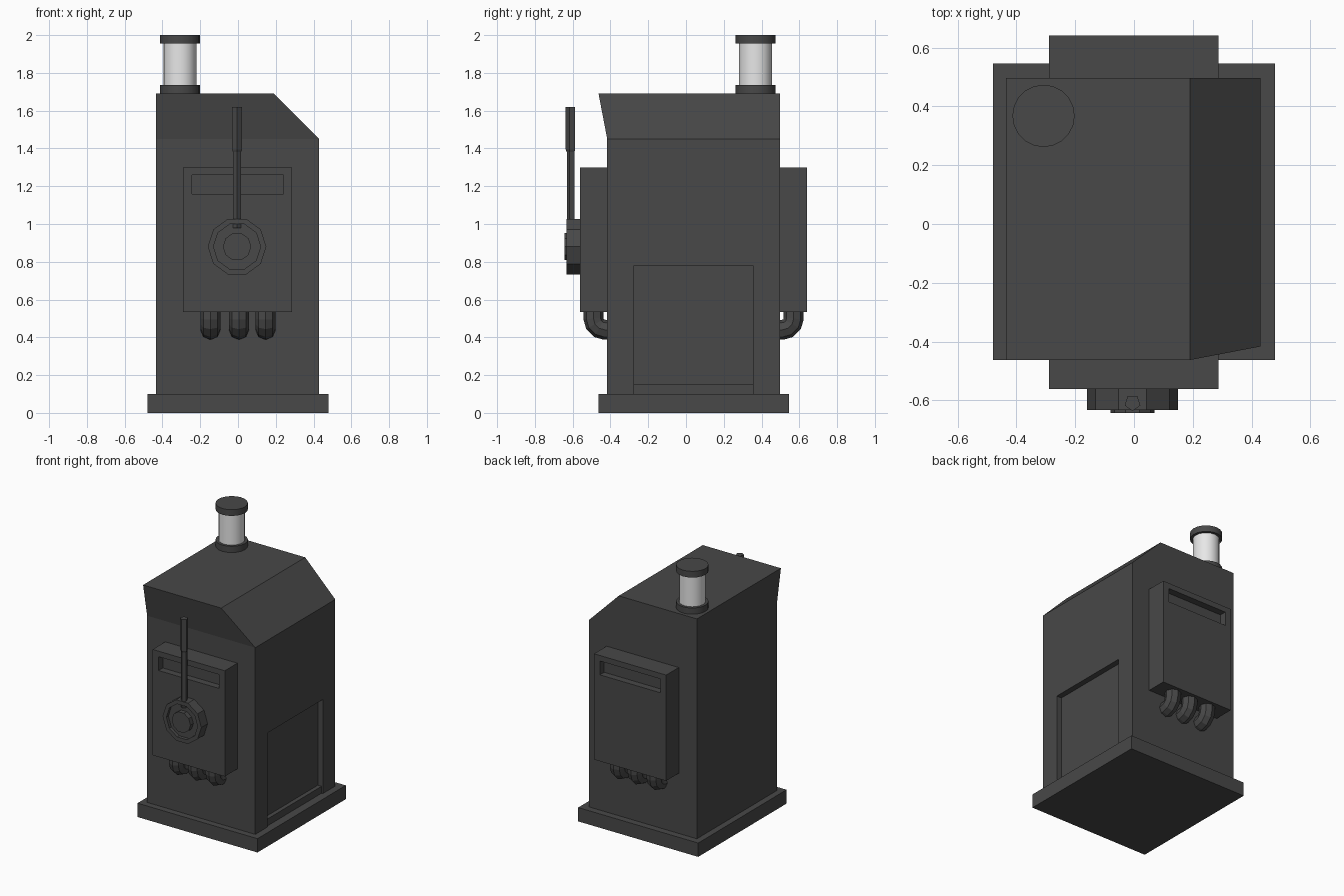
import bpy, bmesh, math
from mathutils import Matrix, Vector

if "Cube" in bpy.data.objects:
    bpy.data.objects.remove(bpy.data.objects["Cube"])


def material(name, v):
    m = bpy.data.materials.new(name)
    m.diffuse_color = (v, v, v, 1)
    m.use_nodes = True
    m.node_tree.nodes["Principled BSDF"].inputs["Base Color"].default_value = m.diffuse_color
    return m


DARK = material("dark_grey_metal", 0.065)
GLASS = material("pale_glass", 0.8)
MID_Y = 0.04  # mirror plane between front and back control boxes


def finish(name, bm, mat=DARK):
    bmesh.ops.recalc_face_normals(bm, faces=bm.faces[:])
    me = bpy.data.meshes.new(name)
    bm.to_mesh(me)
    bm.free()
    ob = bpy.data.objects.new(name, me)
    bpy.context.collection.objects.link(ob)
    me.materials.append(mat)
    return ob


def activate(ob):
    bpy.ops.object.select_all(action='DESELECT')
    ob.select_set(True)
    bpy.context.view_layer.objects.active = ob


def box(name, x, y, z):
    bm = bmesh.new()
    bmesh.ops.create_cube(bm, size=1)
    for v in bm.verts:
        v.co = [(a + b) / 2 + c * abs(b - a) for (a, b), c in zip((x, y, z), v.co)]
    return finish(name, bm)


def cut(ob, x, y, z):
    """Cut a box-shaped recess and drop the cutter."""
    cutter = box("cutter", x, y, z)
    cutter.hide_render = True
    mod = ob.modifiers.new("recess", 'BOOLEAN')
    mod.operation, mod.solver, mod.object = 'DIFFERENCE', 'EXACT', cutter
    activate(ob)
    bpy.ops.object.modifier_apply(modifier=mod.name)
    bpy.data.objects.remove(cutter)


def lathe(name, profile, sides, place, mat=DARK, start=0.0, smooth=False):
    """Turn a (radius, height) profile about z, cap both ends, then place it."""
    bm = bmesh.new()
    angles = [start + 2 * math.pi * i / sides for i in range(sides)]
    rings = [[bm.verts.new((r * math.cos(a), r * math.sin(a), h)) for a in angles]
             for r, h in profile]
    for lo, hi in zip(rings, rings[1:]):
        for i in range(sides):
            j = (i + 1) % sides
            bm.faces.new((lo[i], lo[j], hi[j], hi[i]))
    bm.faces.new(rings[0][::-1])
    bm.faces.new(rings[-1])
    bm.transform(place)
    ob = finish(name, bm, mat)
    if smooth:
        activate(ob)
        bpy.ops.object.shade_smooth_by_angle(angle=math.radians(35))
    return ob


# Base plinth
box("base_plinth", (-.48, .48), (-.463, .546), (0, .1))

# Cabinet: chamfered right shoulder, upper front leaning outward
outline = [(-.435, .1), (.43, .1), (.43, 1.45), (.19, 1.69), (-.435, 1.69), (-.435, 1.45)]
bm = bmesh.new()
front = [bm.verts.new((x, -.463 if z > 1.5 else -.417, z)) for x, z in outline]
back = [bm.verts.new((x, .497, z)) for x, z in outline]
bm.faces.new([front[i] for i in (0, 1, 2, 5)])
bm.faces.new([front[i] for i in (5, 2, 3, 4)])
bm.faces.new(back[::-1])
for i in range(6):
    j = (i + 1) % 6
    bm.faces.new((front[i], back[i], back[j], front[j]))
cabinet = finish("cabinet", bm)
cut(cabinet, (.39, .5), (-.275, .355), (.05, .78))

# Sill at the foot of the side hatch
box("hatch_sill", (.38, .42), (-.275, .355), (.1, .15))

# Control boxes with slots and bent pipes, front and back
for side, s in (("front", -1), ("back", 1)):
    def span(a, b):
        return tuple(sorted((MID_Y + s * a, MID_Y + s * b)))
    panel = box(side + "_control_box", (-.29, .287), span(.45, .601), (.535, 1.3))
    cut(panel, (-.243, .24), span(.552, .7), (1.16, 1.26))

    path = [(.53, .56)]
    for k in range(4):
        a = math.radians(30 * k)
        path.append((.47 + .06 * math.cos(a), .50 - .06 * math.sin(a)))
    path.append((.43, .44))
    for n, x in enumerate((-.146, .005, .146)):
        cu = bpy.data.curves.new("pipe_path", 'CURVE')
        cu.dimensions = '3D'
        cu.bevel_depth, cu.bevel_resolution = .053, 2
        cu.use_fill_caps = True
        sp = cu.splines.new('POLY')
        sp.points.add(len(path) - 1)
        for p, (d, z) in zip(sp.points, path):
            p.co = (x, MID_Y + s * d, z, 1)
        sp.use_smooth = False
        ob = bpy.data.objects.new(f"{side}_pipe_{n + 1}", cu)
        bpy.context.collection.objects.link(ob)
        cu.materials.append(DARK)
        activate(ob)
        bpy.ops.object.convert(target='MESH')
        bpy.ops.object.shade_flat()

# Ten-sided dial with recessed ring and raised hub
to_front = Matrix.Translation((-.005, -.55, .88)) @ Matrix.Rotation(math.pi / 2, 4, 'X')
lathe("dial", [(.155, 0), (.155, .083), (.125, .083), (.125, .06), (.075, .06), (.075, .093)],
      10, to_front)

# Lever with thicker grip
lathe("lever", [(.022, .98), (.022, 1.38), (.028, 1.395), (.028, 1.62)], 5,
      Matrix.Translation((-.005, -.609, 0)), start=-math.pi / 2)

# Lamp on the roof
spot = Matrix.Translation((-.308, .368, 0))
lathe("lamp_base", [(.106, 1.68), (.106, 1.735)], 20, spot, smooth=True)
lathe("lamp_glass", [(.087, 1.73), (.087, 1.96)], 20, spot, GLASS, smooth=True)
lathe("lamp_cap", [(.106, 1.955), (.106, 2.0)], 20, spot, smooth=True)
